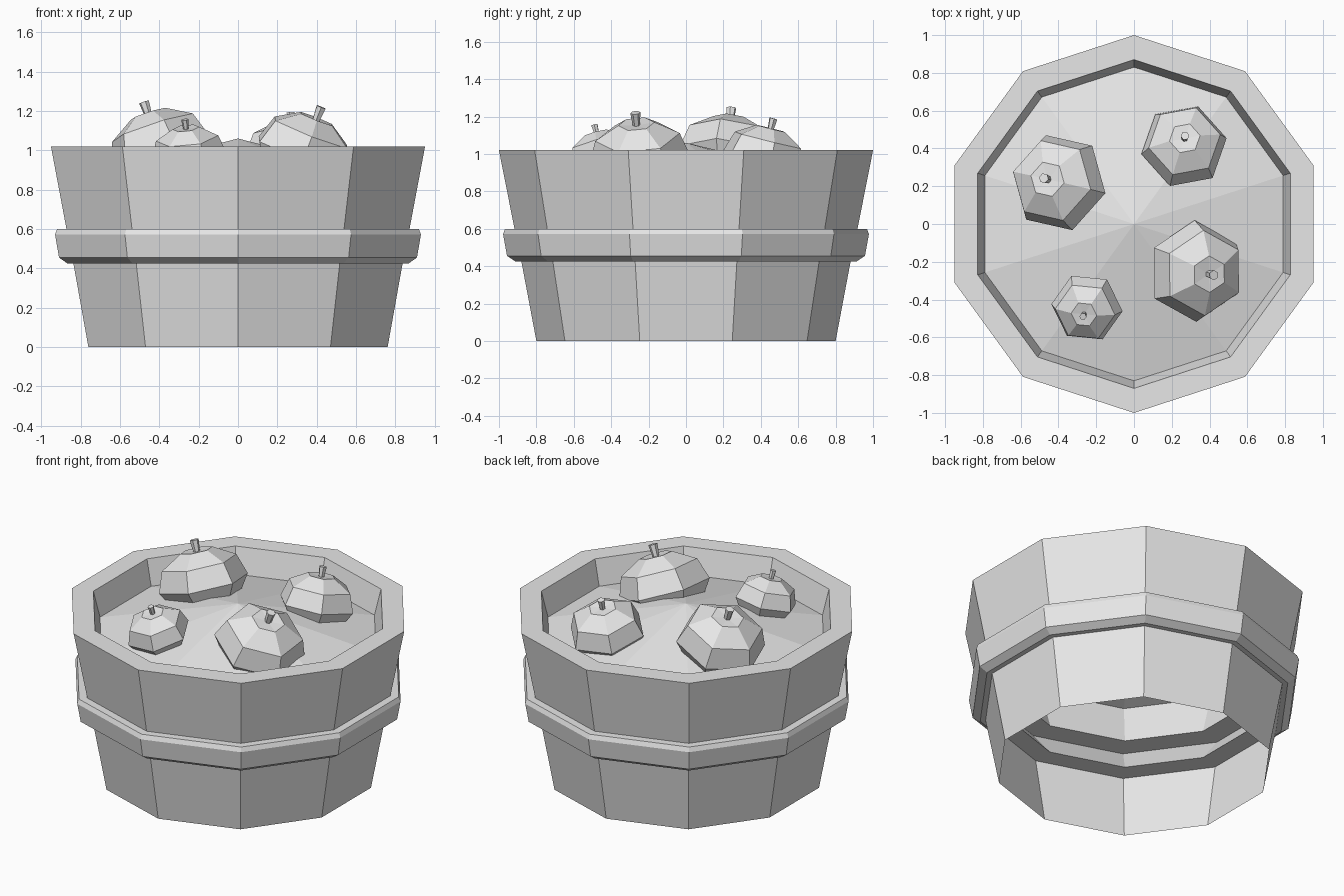
import bpy
from math import sin, cos, pi, radians
from mathutils import Matrix, Vector

cube = bpy.data.objects.get("Cube")
if cube:
    bpy.data.objects.remove(cube)

grey = bpy.data.materials.new("light grey")
grey.use_nodes = True
grey.diffuse_color = (0.8, 0.8, 0.8, 1)
grey.node_tree.nodes["Principled BSDF"].inputs["Base Color"].default_value = (0.8, 0.8, 0.8, 1)


def lathe(name, profile, sides, start=pi / 2, closed=False, matrix=Matrix()):
    """Turn a (radius, height) profile, listed from bottom to top on its outside."""
    verts, rings, faces = [], [], []
    for r, z in profile:
        count = sides if r > 0 else 1
        rings.append([len(verts) + i for i in range(count)])
        for i in range(count):
            a = start + 2 * pi * i / sides
            verts.append(matrix @ Vector((r * cos(a), r * sin(a), z)))
    pairs = list(zip(rings, rings[1:]))
    if closed:
        pairs.append((rings[-1], rings[0]))
    for low, high in pairs:
        for i in range(sides):
            j = (i + 1) % sides
            if len(high) == 1:
                faces.append((low[i], low[j], high[0]))
            elif len(low) == 1:
                faces.append((low[0], high[j], high[i]))
            else:
                faces.append((low[i], low[j], high[j], high[i]))
    mesh = bpy.data.meshes.new(name)
    mesh.from_pydata(verts, [], faces)
    mesh.materials.append(grey)
    obj = bpy.data.objects.new(name, mesh)
    bpy.context.collection.objects.link(obj)
    return obj


# Ten-sided tub, open underneath
lathe("lower_tub_wall", [(0.8, 0), (0.88, 0.425)], 10)
lathe("upper_tub_wall", [(0.75, 0.6), (0.917, 0.6), (1, 1.02), (0.87, 1.02), (0.83, 0.86)],
      10, closed=True)
lathe("tub_hoop", [(0.75, 0.425), (0.912, 0.425), (0.957, 0.455), (0.978, 0.572),
                   (0.967, 0.6), (0.9, 0.6)], 10, closed=True)

# Mounded filling
lathe("filling", [(0.832, 0.86), (0, 1.06)], 10)

# Half-buried fruit: name, centre, radius, turn, lean direction (x, y), lean angle
FRUIT = [
    ("back_right_fruit", (-0.40, 0.22, 1.01), 0.265, 107, (-0.96, 0.28), 19),
    ("back_left_fruit", (0.265, 0.415, 0.98), 0.23, 71, (0.1, 1), 14),
    ("front_right_fruit", (-0.25, -0.445, 0.985), 0.19, 115, (-0.4, -0.9), 16),
    ("front_left_fruit", (0.33, -0.25, 0.985), 0.27, 92, (0.97, -0.22), 22),
]
for name, centre, size, turn, (lx, ly), lean in FRUIT:
    place = Matrix.Translation(centre) @ Matrix.Rotation(radians(lean), 4, Vector((-ly, lx, 0)))
    body = [(0, -0.55), (0.7, -0.5), (1, -0.05), (0.84, 0.42), (0.36, 0.7), (0, 0.67)]
    lathe(name, [(r * size, z * size) for r, z in body], 6, radians(turn), matrix=place)
    stem = [(0.07, 0.64), (0.1, 0.94), (0, 0.94)]
    lathe(name + "_stem", [(r * size, z * size) for r, z in stem], 6, radians(turn), matrix=place)
